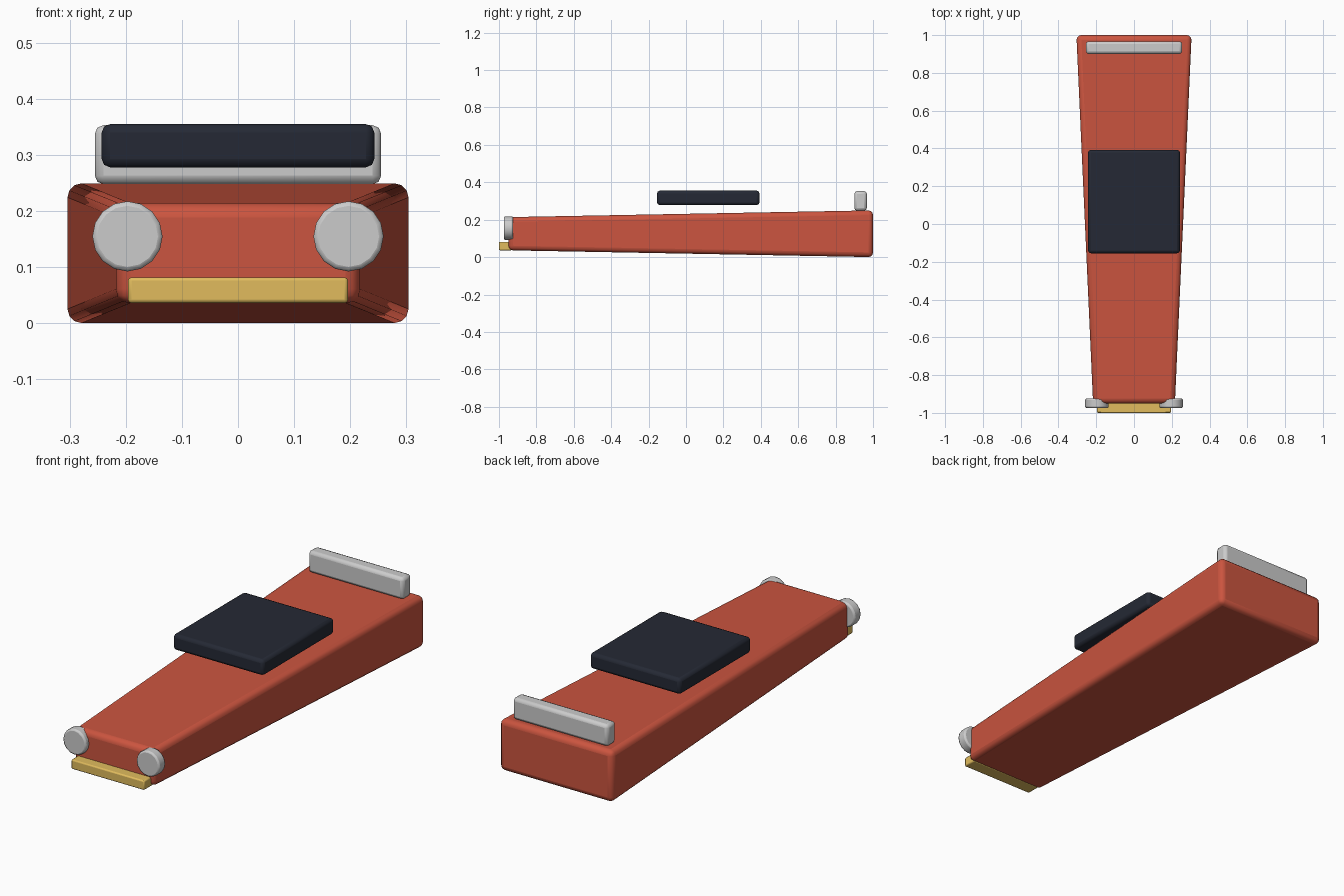
import bpy, bmesh, math
from mathutils import Matrix

if "Cube" in bpy.data.objects:
    bpy.data.objects.remove(bpy.data.objects["Cube"])


def material(name, rgb):
    m = bpy.data.materials.new(name)
    m.diffuse_color = (*rgb, 1)
    m.use_nodes = True
    m.node_tree.nodes["Principled BSDF"].inputs["Base Color"].default_value = m.diffuse_color
    return m


RED = material("red paint", (0.60, 0.09, 0.05))
DARK = material("dark glass", (0.018, 0.022, 0.035))
YELLOW = material("yellow trim", (0.75, 0.50, 0.11))


def finish(name, bm, bevel, mat=None, segments=2):
    me = bpy.data.meshes.new(name)
    bmesh.ops.recalc_face_normals(bm, faces=bm.faces)
    bm.to_mesh(me)
    bm.free()
    ob = bpy.data.objects.new(name, me)
    bpy.context.collection.objects.link(ob)
    if mat:
        me.materials.append(mat)
    mod = ob.modifiers.new("Bevel", 'BEVEL')
    mod.width, mod.segments, mod.limit_method = bevel, segments, 'ANGLE'
    bpy.ops.object.select_all(action='DESELECT')
    ob.select_set(True)
    bpy.context.view_layer.objects.active = ob
    bpy.ops.object.shade_smooth_by_angle(angle=math.radians(35))
    return ob


def box(name, lo, hi, bevel, mat=None, segments=2, taper=None):
    bm = bmesh.new()
    bmesh.ops.create_cube(bm, size=1)
    for v in bm.verts:
        for i in range(3):
            v.co[i] = lo[i] + (v.co[i] + 0.5) * (hi[i] - lo[i])
    if taper:  # shrink the front end around the box axis
        mid = (lo[2] + hi[2]) / 2
        for v in bm.verts:
            if v.co.y < 0:
                v.co.x *= taper
                v.co.z = mid + (v.co.z - mid) * taper
    return finish(name, bm, bevel, mat, segments)


# Wedge body, narrow at the front
box("body", (-0.305, -0.95, 0), (0.305, 1.0, 0.25), 0.025, RED, 3, taper=0.71)

# Floating cabin slab, rear spoiler and front bumper
box("cabin", (-0.243, -0.155, 0.278), (0.243, 0.393, 0.355), 0.015, DARK)
box("spoiler", (-0.255, 0.90, 0.248), (0.255, 0.967, 0.353), 0.015)
box("bumper", (-0.196, -1.0, 0.036), (0.196, -0.93, 0.082), 0.006, YELLOW)

# Pair of round headlights
for side, x in (("left", -0.197), ("right", 0.197)):
    bm = bmesh.new()
    bmesh.ops.create_cone(
        bm, cap_ends=True, segments=16, radius1=0.0625, radius2=0.0625, depth=0.05,
        matrix=Matrix.Translation((x, -0.949, 0.155)) @ Matrix.Rotation(math.pi / 2, 4, 'X'))
    finish(side + "_headlight", bm, 0.008, segments=2)
